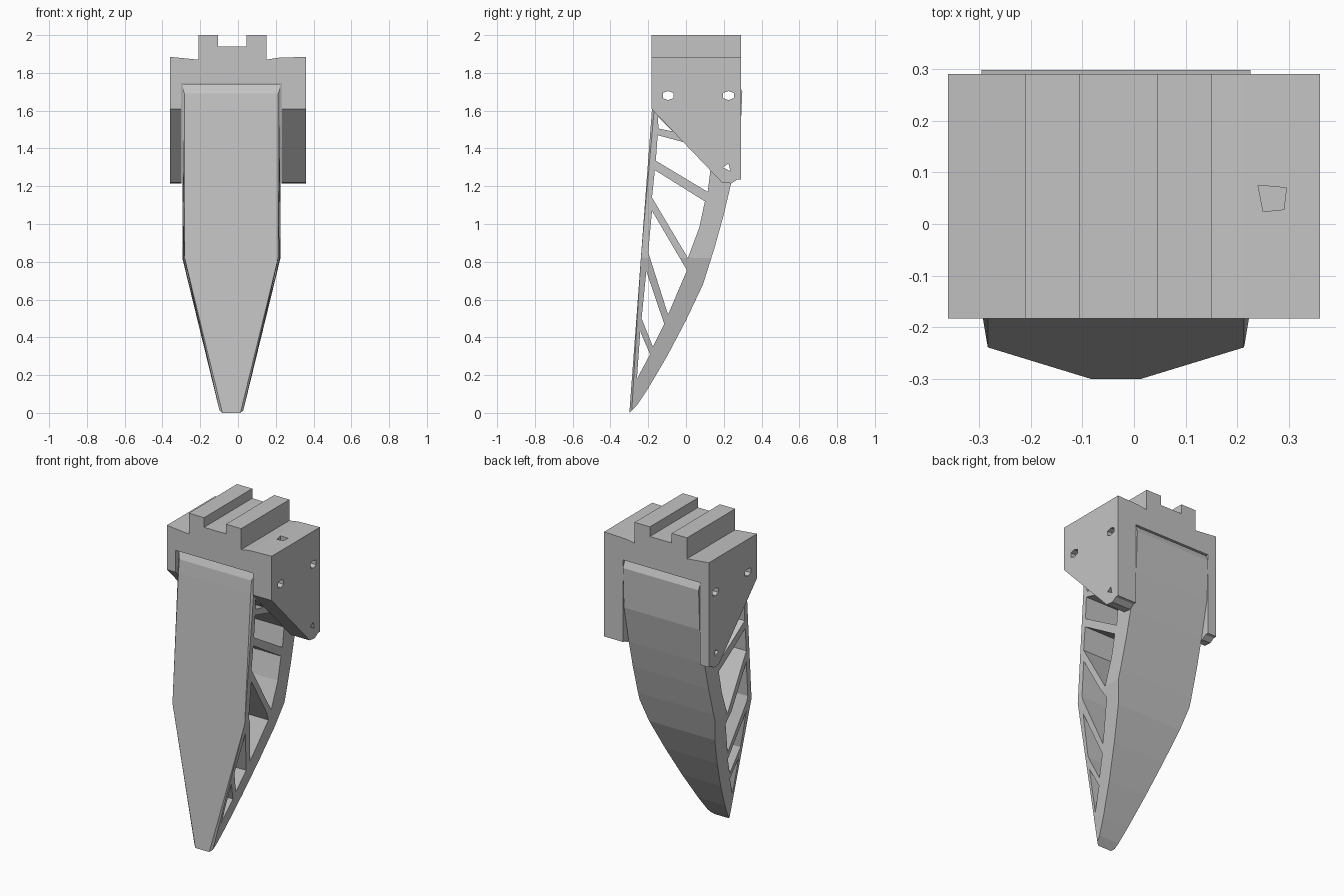
import bpy, bmesh
from mathutils import Vector

cube = bpy.data.objects.get("Cube")
if cube:
    bpy.data.objects.remove(cube, do_unlink=True)

grey = bpy.data.materials.new("light grey")
grey.use_nodes = True
colour = (0.55, 0.55, 0.55, 1)
grey.diffuse_color = colour
grey.node_tree.nodes["Principled BSDF"].inputs["Base Color"].default_value = colour


def prism(bm, points, axis, low, high):
    """Extrude a flat outline along x (points are y, z), y (x, z) or z (x, y)."""
    def place(p, d):
        return {"x": (d, *p), "y": (p[0], d, p[1]), "z": (*p, d)}[axis]
    verts = [bm.verts.new(place(p, low)) for p in points]
    face = bm.faces.new(verts)
    out = bmesh.ops.extrude_face_region(bm, geom=[face])["geom"]
    moved = [v for v in out if isinstance(v, bmesh.types.BMVert)]
    shift = Vector(place((0, 0), high - low))
    bmesh.ops.translate(bm, verts=moved, vec=shift)
    bmesh.ops.recalc_face_normals(bm, faces=bm.faces[:])


def make_object(name, bm):
    mesh = bpy.data.meshes.new(name)
    bm.to_mesh(mesh)
    bm.free()
    mesh.materials.append(grey)
    obj = bpy.data.objects.new(name, mesh)
    bpy.context.collection.objects.link(obj)
    return obj


def cut(obj, outlines, axis="x", low=-1, high=1):
    """Subtract prisms with the given outlines and drop the cutter."""
    bm = bmesh.new()
    for points in outlines:
        prism(bm, points, axis, low, high)
    cutter = make_object("cutter", bm)
    cutter.hide_render = True
    mod = obj.modifiers.new("cut", "BOOLEAN")
    mod.operation, mod.solver, mod.object = "DIFFERENCE", "EXACT", cutter
    bpy.context.view_layer.objects.active = obj
    bpy.ops.object.modifier_apply(modifier=mod.name)
    bpy.data.objects.remove(cutter, do_unlink=True)


def hexagon(y, z, r=0.028):
    return [(y - r, z + r / 2), (y, z + r * 0.85), (y + r, z + r / 2),
            (y + r, z - r / 2), (y, z - r * 0.85), (y - r, z - r / 2)]


pin_holes = [hexagon(-0.095, 1.68), hexagon(0.225, 1.68),
             [(0.195, 1.3), (0.225, 1.32), (0.235, 1.28)]]

# Blade: curved side outline, tapering in width towards the tip
blade_side = [(-0.30, 0.0), (-0.18, 1.61), (-0.172, 1.69), (-0.15, 1.74),
              (0.28, 1.74), (0.298, 1.70), (0.287, 1.45), (0.24, 1.22),
              (0.20, 1.05), (0.15, 0.87), (0.09, 0.68), (0.0, 0.49),
              (-0.10, 0.30), (-0.20, 0.13), (-0.26, 0.04)]
MID, HALF, TIP, KNEE = -0.035, 0.26, 0.06, 0.82
bm = bmesh.new()
prism(bm, blade_side, "x", MID - HALF, MID + HALF)
bmesh.ops.bisect_plane(bm, geom=bm.verts[:] + bm.edges[:] + bm.faces[:],
                       plane_co=(0, 0, KNEE), plane_no=(0, 0, 1))
for v in bm.verts:
    half = TIP + (HALF - TIP) * min(v.co.z / KNEE, 1)
    v.co.x = MID + (half if v.co.x > MID else -half)
# Chamfer along both sides of the front face
front_edges = [e for e in bm.edges
               if all(v.co.y < -0.16 and (v.co.y < -0.23 or v.co.z > 0.8)
                      and v.co.y < -0.29 + 0.075 * v.co.z for v in e.verts)
               and abs(e.verts[0].co.z - e.verts[1].co.z) > 0.05]
bmesh.ops.bevel(bm, geom=front_edges, offset=0.012, segments=1, affect="EDGES")
blade = make_object("blade", bm)

# Truss openings between the slanted ribs
truss_holes = [
    [(-0.15, 1.57), (-0.07, 1.49), (-0.145, 1.505)],
    [(-0.15, 1.47), (0.0, 1.43), (0.13, 1.29), (0.115, 1.17), (-0.16, 1.335)],
    [(-0.165, 1.285), (0.10, 1.12), (0.07, 0.98), (0.01, 0.82), (-0.18, 1.14)],
    [(-0.18, 1.07), (0.005, 0.755), (-0.095, 0.52), (-0.20, 0.85)],
    [(-0.21, 0.75), (-0.115, 0.47), (-0.175, 0.35), (-0.235, 0.50)],
    [(-0.242, 0.43), (-0.19, 0.31), (-0.26, 0.18)],
]
cut(blade, truss_holes + pin_holes)

# Bracket: U-shaped clamp with two rails on top
bracket_front = [(-0.36, 1.1), (-0.36, 1.885), (-0.21, 1.87), (-0.21, 2.0),
                 (-0.105, 2.0), (-0.105, 1.94), (0.045, 1.94), (0.045, 2.0),
                 (0.15, 2.0), (0.15, 1.87), (0.21, 1.88), (0.36, 1.885),
                 (0.36, 1.1), (0.23, 1.1), (0.23, 1.745), (-0.30, 1.745),
                 (-0.30, 1.1)]
bm = bmesh.new()
prism(bm, bracket_front, "y", -0.183, 0.29)
bracket = make_object("bracket", bm)
# Slanted lower edge of both cheeks
cheek_trim = [(-0.3, 1.0), (-0.3, 1.732), (0.19, 1.22), (0.24, 1.215),
              (0.27, 1.235), (0.4, 1.24), (0.4, 1.0)]
cut(bracket, [cheek_trim])
cut(bracket, pin_holes)
# Small pocket in the top of the left cheek
cut(bracket, [[(0.24, 0.075), (0.295, 0.07), (0.29, 0.028), (0.25, 0.024)]],
    "z", 1.78, 1.95)
